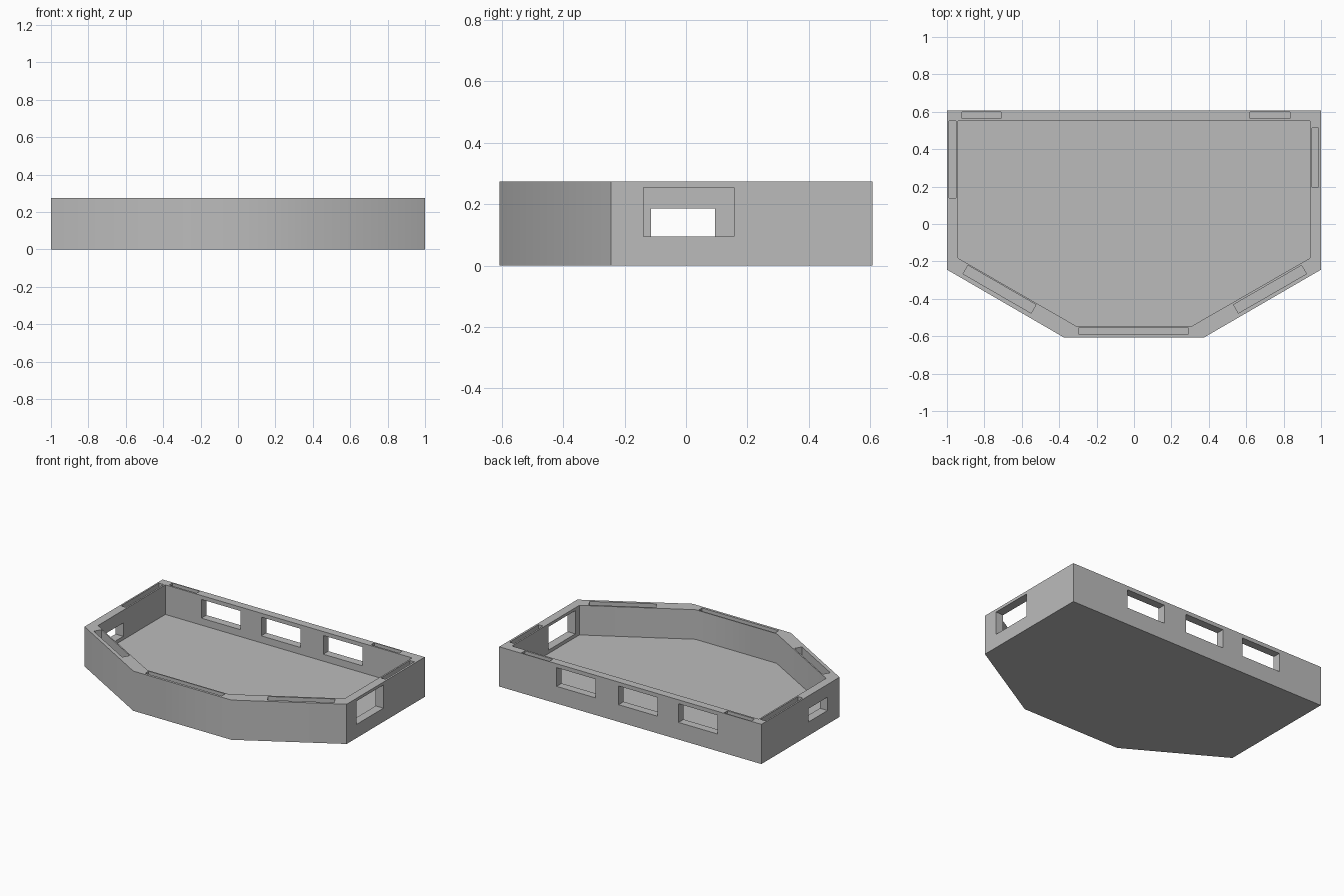
import bpy, bmesh, math

default = bpy.data.objects.get("Cube")
if default:
    bpy.data.objects.remove(default, do_unlink=True)

HEIGHT = 0.274
FLOOR = 0.07
SLOT_BOTTOM = 0.08

grey = bpy.data.materials.new("plain grey")
grey.use_nodes = True
colour = (0.5, 0.5, 0.5, 1)
grey.diffuse_color = colour
grey.node_tree.nodes["Principled BSDF"].inputs["Base Color"].default_value = colour


def prism(name, outline, bottom, top):
    """Extrude a counter-clockwise outline upwards into a solid."""
    bm = bmesh.new()
    face = bm.faces.new([bm.verts.new((x, y, bottom)) for x, y in outline])
    up = bmesh.ops.extrude_face_region(bm, geom=[face])["geom"]
    verts = [v for v in up if isinstance(v, bmesh.types.BMVert)]
    bmesh.ops.translate(bm, verts=verts, vec=(0, 0, top - bottom))
    bmesh.ops.recalc_face_normals(bm, faces=bm.faces)
    mesh = bpy.data.meshes.new(name)
    bm.to_mesh(mesh)
    bm.free()
    mesh.materials.append(grey)
    obj = bpy.data.objects.new(name, mesh)
    bpy.context.collection.objects.link(obj)
    return obj


def rectangle(x0, x1, y0, y1):
    return [(x0, y0), (x1, y0), (x1, y1), (x0, y1)]


def bar(cx, cy, length, width, angle):
    """Outline of a rotated rectangle around a centre."""
    c, s = math.cos(angle), math.sin(angle)
    corners = rectangle(-length / 2, length / 2, -width / 2, width / 2)
    return [(cx + x * c - y * s, cy + x * s + y * c) for x, y in corners]


def cut(name, outline, bottom, top):
    """Subtract a prism from the tray."""
    cutter = prism(name, outline, bottom, top)
    cutter.hide_render = True
    mod = tray.modifiers.new(name, "BOOLEAN")
    mod.operation = "DIFFERENCE"
    mod.solver = "EXACT"
    mod.object = cutter
    bpy.ops.object.modifier_apply(modifier=name)
    bpy.data.objects.remove(cutter, do_unlink=True)


# Solid body with chamfered front corners
tray = prism("tray_body", [(-1, -0.244), (-0.374, -0.607), (0.374, -0.607),
                           (1, -0.244), (1, 0.607), (-1, 0.607)], 0, HEIGHT)
bpy.ops.object.select_all(action="DESELECT")
tray.select_set(True)
bpy.context.view_layer.objects.active = tray

# Open interior
cut("interior", [(-0.941, -0.182), (-0.31, -0.545), (0.31, -0.545),
                 (0.941, -0.182), (0.941, 0.552), (-0.941, 0.552)], FLOOR, HEIGHT + 0.1)

# Three windows in the back wall
for i, x in enumerate((0.413, -0.06, -0.517)):
    cut(f"back_window_{i}", rectangle(x - 0.149, x + 0.149, 0.5, 0.7), 0.118, 0.247)

# One window in each side wall
cut("left_window", rectangle(0.9, 1.1, -0.138, 0.156), 0.094, 0.254)
cut("right_window", rectangle(-1.1, -0.9, -0.114, 0.094), 0.094, 0.186)

# Narrow slots in the rim
slots = {
    "front_slot": rectangle(-0.294, 0.29, -0.59, -0.553),
    "back_right_slot": rectangle(-0.92, -0.711, 0.565, 0.6),
    "back_left_slot": rectangle(0.62, 0.834, 0.565, 0.6),
    "right_slot": rectangle(-0.989, -0.952, 0.139, 0.55),
    "left_slot": rectangle(0.952, 0.986, 0.198, 0.513),
    "front_right_slot": bar(-0.719, -0.349, 0.42, 0.052, math.radians(-30)),
    "front_left_slot": bar(0.727, -0.349, 0.42, 0.052, math.radians(30)),
}
for name, outline in slots.items():
    cut(name, outline, SLOT_BOTTOM, HEIGHT + 0.1)

# Soften only the shallow bends of the front wall
bpy.ops.object.shade_smooth_by_angle(angle=math.radians(35))
